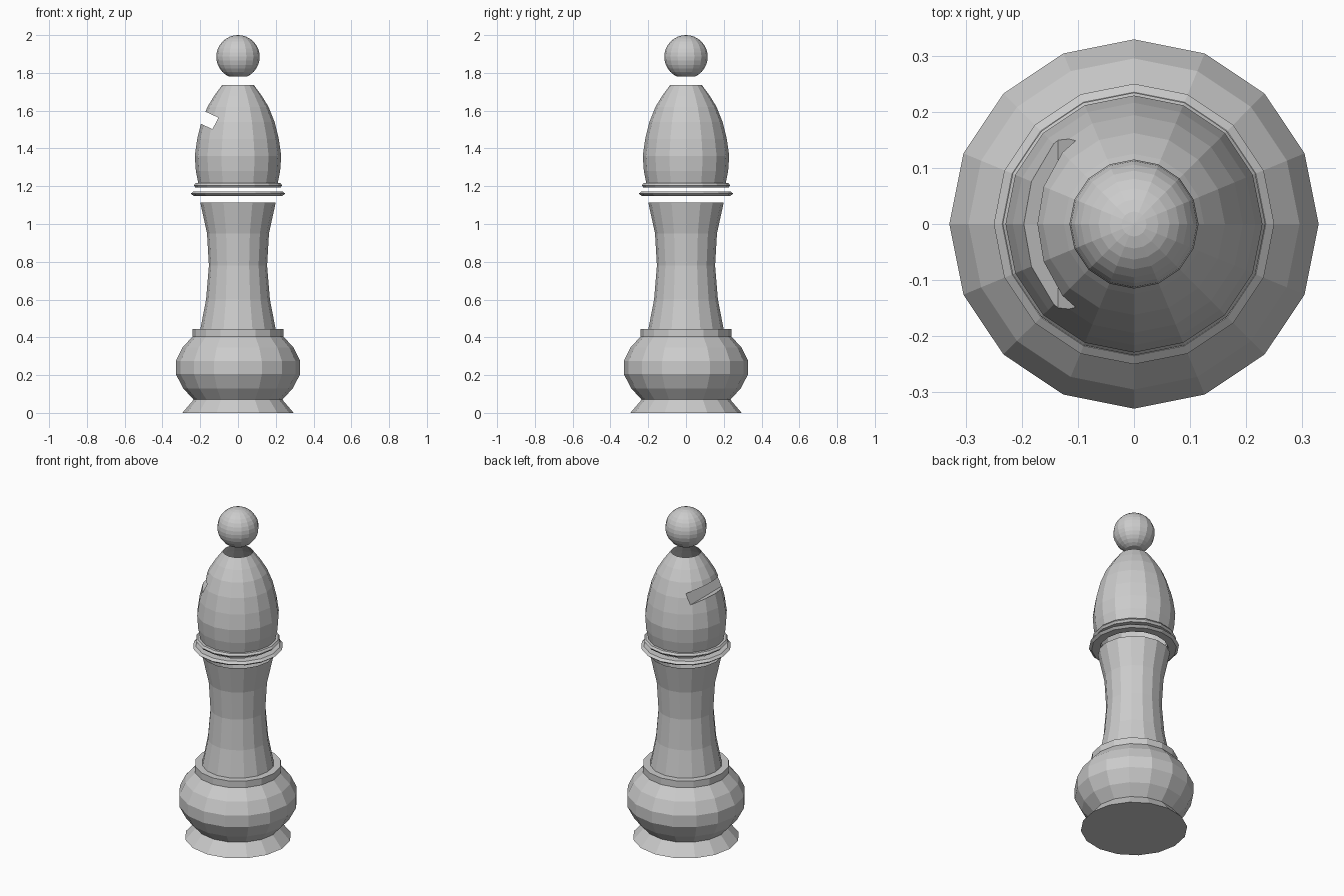
import bpy
import bmesh
import math

SIDES = 16

cube = bpy.data.objects.get("Cube")
if cube:
    bpy.data.objects.remove(cube, do_unlink=True)

grey = bpy.data.materials.new("plain grey")
grey.use_nodes = True
COLOUR = (0.6, 0.6, 0.6, 1)
grey.diffuse_color = COLOUR
grey.node_tree.nodes["Principled BSDF"].inputs["Base Color"].default_value = COLOUR


def add_object(name, bm):
    """Turn a bmesh into a flat shaded grey object."""
    bmesh.ops.recalc_face_normals(bm, faces=bm.faces[:])
    mesh = bpy.data.meshes.new(name)
    bm.to_mesh(mesh)
    bm.free()
    mesh.materials.append(grey)
    obj = bpy.data.objects.new(name, mesh)
    bpy.context.collection.objects.link(obj)
    return obj


def lathe(name, profile, cap_bottom=False, cap_top=False, closed=False):
    """Turn a list of (radius, height) points about the z axis."""
    bm = bmesh.new()
    rings = []
    for r, z in profile:
        if r == 0:
            rings.append([bm.verts.new((0, 0, z))] * SIDES)
            continue
        angles = [2 * math.pi * i / SIDES for i in range(SIDES)]
        rings.append([bm.verts.new((r * math.cos(a), r * math.sin(a), z)) for a in angles])
    pairs = list(zip(rings, rings[1:]))
    if closed:
        pairs.append((rings[-1], rings[0]))
    for low, high in pairs:
        for i in range(SIDES):
            j = (i + 1) % SIDES
            corners = dict.fromkeys((low[i], low[j], high[j], high[i]))
            bm.faces.new(list(corners))
    if cap_bottom:
        bm.faces.new(rings[0][::-1])
    if cap_top:
        bm.faces.new(rings[-1])
    return add_object(name, bm)


# Foot, bulb and the plain band above it
lathe("base", [(0.295, 0), (0.235, 0.07), (0.29, 0.13), (0.329, 0.205), (0.329, 0.275),
               (0.295, 0.345), (0.24, 0.405), (0.24, 0.445), (0.2, 0.445)], cap_bottom=True)

# Waisted column
lathe("column", [(0.2, 0.44), (0.169, 0.6), (0.154, 0.78), (0.164, 0.95), (0.2, 1.115)])

# Two thin collar rings
lathe("lower_collar", [(0.19, 1.149), (0.235, 1.149), (0.25, 1.161), (0.235, 1.173),
                       (0.19, 1.173)], closed=True)
lathe("upper_collar", [(0.19, 1.192), (0.225, 1.192), (0.234, 1.204), (0.225, 1.216),
                       (0.19, 1.216)], closed=True)

# Pointed head, closed while the slot is cut
head = lathe("head", [(0.21, 1.215), (0.223, 1.28), (0.229, 1.36), (0.216, 1.45),
                      (0.194, 1.54), (0.162, 1.62), (0.125, 1.68), (0.083, 1.737)],
             cap_bottom=True, cap_top=True)

# Slanted slot cutter, running from front to back
bm = bmesh.new()
section = [(-0.135, 1.502), (-0.104, 1.563), (-0.285, 1.647), (-0.316, 1.586)]
face = bm.faces.new([bm.verts.new((x, -0.4, z)) for x, z in section])
side = bmesh.ops.extrude_face_region(bm, geom=[face])
moved = [v for v in side["geom"] if isinstance(v, bmesh.types.BMVert)]
bmesh.ops.translate(bm, verts=moved, vec=(0, 0.8, 0))
cutter = add_object("slot_cutter", bm)
cutter.hide_render = True

cut = head.modifiers.new("slot", 'BOOLEAN')
cut.operation = 'DIFFERENCE'
cut.solver = 'EXACT'
cut.object = cutter
bpy.context.view_layer.objects.active = head
bpy.ops.object.modifier_apply(modifier=cut.name)
bpy.data.objects.remove(cutter, do_unlink=True)

# Open the head at both ends
bm = bmesh.new()
bm.from_mesh(head.data)
bm.normal_update()
ends = [f for f in bm.faces if abs(f.normal.z) > 0.99]
bmesh.ops.delete(bm, geom=ends, context='FACES')
bm.to_mesh(head.data)
bm.free()

# Ball finial with a small flat underside
RADIUS, CENTRE, STEPS = 0.115, 1.885, 14
ball = []
for i in range(STEPS + 1):
    a = math.radians(-66 + 156 * i / STEPS)
    r = RADIUS * math.cos(a) if i < STEPS else 0
    ball.append((r, CENTRE + RADIUS * math.sin(a)))
lathe("ball", ball, cap_bottom=True)
